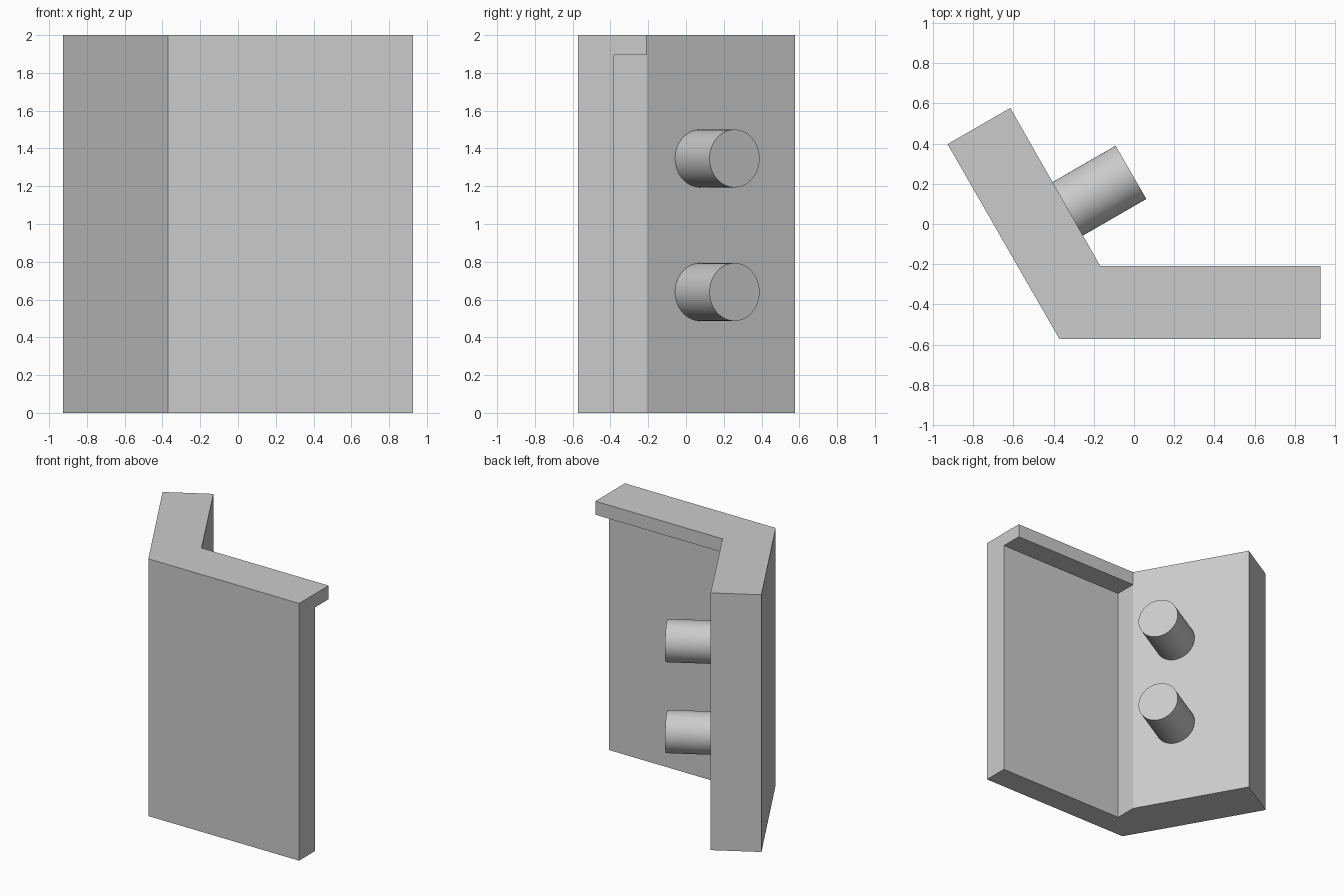
import bpy
import bmesh
import math
from mathutils import Vector

cube = bpy.data.objects.get("Cube")
if cube:
    bpy.data.objects.remove(cube, do_unlink=True)

HEIGHT = 2.0
LEDGE_Z = 1.895          # underside of the top ledge
INNER_Y = -0.21          # back of the ledge
PANEL_Y = -0.38          # back of the thin front panel
CREASE_X = -0.167        # inner corner between panel and wing
END_X = 0.927

grey = bpy.data.materials.new("plain grey")
grey.use_nodes = True
colour = (0.6, 0.6, 0.6, 1)
grey.diffuse_color = colour
grey.node_tree.nodes["Principled BSDF"].inputs["Base Color"].default_value = colour


def add_prism(name, outline, z0, z1):
    """Extrude a plan outline straight up from z0 to z1."""
    bm = bmesh.new()
    base = bm.faces.new([bm.verts.new((x, y, z0)) for x, y in outline])
    top = bmesh.ops.extrude_face_region(bm, geom=[base])["geom"]
    moved = [v for v in top if isinstance(v, bmesh.types.BMVert)]
    bmesh.ops.translate(bm, verts=moved, vec=(0, 0, z1 - z0))
    bmesh.ops.recalc_face_normals(bm, faces=bm.faces)
    mesh = bpy.data.meshes.new(name)
    bm.to_mesh(mesh)
    bm.free()
    mesh.materials.append(grey)
    obj = bpy.data.objects.new(name, mesh)
    bpy.context.collection.objects.link(obj)
    return obj


# Bent body: front panel plus angled wing
body = add_prism("bent_body", [
    (-0.927, 0.397), (-0.615, 0.577), (CREASE_X, INNER_Y),
    (END_X, INNER_Y), (END_X, -0.573), (-0.37, -0.573)], 0, HEIGHT)

# Recess behind the panel, leaving the ledge along the top
cutter = add_prism("recess_cutter", [
    (CREASE_X, PANEL_Y), (END_X + 0.2, PANEL_Y),
    (END_X + 0.2, INNER_Y + 0.2), (CREASE_X, INNER_Y + 0.2)], -0.2, LEDGE_Z)
cutter.hide_render = True
cut = body.modifiers.new("recess", 'BOOLEAN')
cut.operation = 'DIFFERENCE'
cut.solver = 'EXACT'
cut.object = cutter
bpy.context.view_layer.objects.active = body
bpy.ops.object.modifier_apply(modifier=cut.name)
bpy.data.objects.remove(cutter, do_unlink=True)

# Two round pegs standing square to the wing
normal = Vector((math.cos(math.radians(30)), math.sin(math.radians(30)), 0))
peg_tip = Vector((-0.015, 0.257, 0))
length = 0.42            # includes the root buried in the wing
for name, z in (("lower_peg", 0.64), ("upper_peg", 1.347)):
    centre = peg_tip - normal * length / 2 + Vector((0, 0, z))
    bpy.ops.mesh.primitive_cylinder_add(
        vertices=64, radius=0.153, depth=length, location=centre,
        rotation=normal.to_track_quat('Z', 'Y').to_euler())
    peg = bpy.context.object
    peg.name = name
    peg.data.materials.append(grey)
    bpy.ops.object.shade_smooth_by_angle()
